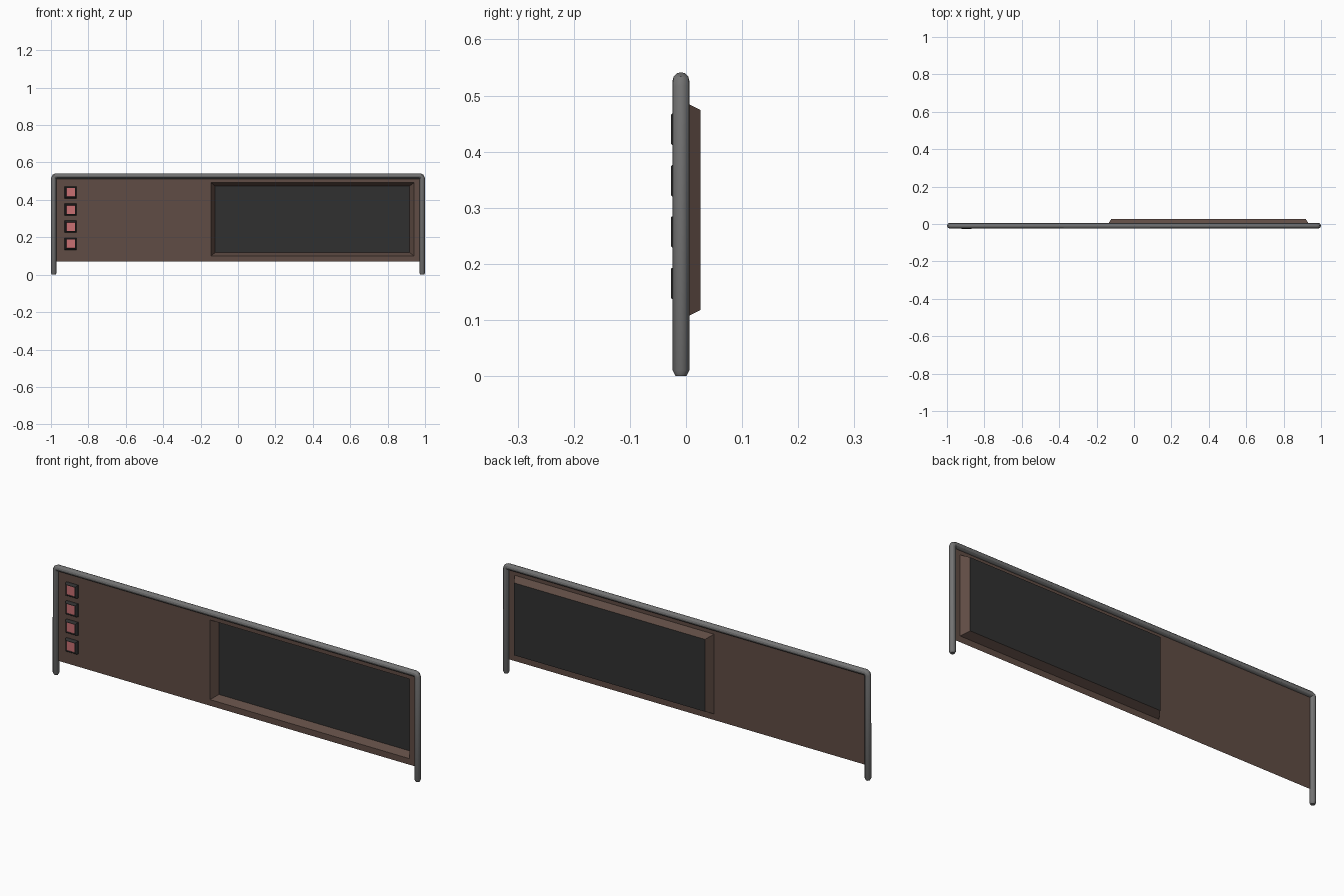
import bpy, bmesh

if "Cube" in bpy.data.objects:
    bpy.data.objects.remove(bpy.data.objects["Cube"])


def material(name, rgb):
    m = bpy.data.materials.new(name)
    m.diffuse_color = (*rgb, 1)
    m.use_nodes = True
    m.node_tree.nodes["Principled BSDF"].inputs["Base Color"].default_value = m.diffuse_color
    return m


BROWN = material("brown_panel", (0.115, 0.072, 0.058))
DARK = material("dark_screen", (0.03, 0.03, 0.03))
STEEL = material("grey_steel", (0.17, 0.17, 0.17))
PINK = material("pink_button", (0.58, 0.16, 0.17))


def ring(bm, x0, x1, z0, z1, y):
    return [bm.verts.new((x, y, z)) for x, z in ((x0, z0), (x1, z0), (x1, z1), (x0, z1))]


def nested_rings(name, rings, mats, cap_mat):
    """Bridge successive rectangles (x0, x1, z0, z1, y) and cap the last one."""
    bm = bmesh.new()
    loops = [ring(bm, *r) for r in rings]
    for k, (a, b) in enumerate(zip(loops, loops[1:])):
        for i in range(4):
            j = (i + 1) % 4
            bm.faces.new((a[i], a[j], b[j], b[i])).material_index = mats[k]
    bm.faces.new(loops[-1]).material_index = cap_mat
    me = bpy.data.meshes.new(name)
    bm.to_mesh(me)
    bm.free()
    ob = bpy.data.objects.new(name, me)
    bpy.context.collection.objects.link(ob)
    return ob


# Thin sheet with a sloped tray and dark screen at its back
panel = nested_rings("panel_with_screen", [
    (-0.985, 0.985, 0.07, 0.53, -0.01),
    (-0.145, 0.942, 0.10, 0.492, -0.01),
    (-0.122, 0.918, 0.118, 0.474, 0.026)], [0, 0], 1)
panel.data.materials.append(BROWN)
panel.data.materials.append(DARK)

# Column of square buttons with bevelled dark rims
for n, z in enumerate((0.165, 0.257, 0.348, 0.440)):
    def sq(h, y):
        return (-0.895 - h, -0.895 + h, z - h, z + h, y)
    b = nested_rings("button_%d" % (n + 1), [
        sq(0.032, -0.01), sq(0.031, -0.020), sq(0.026, -0.027),
        sq(0.024, -0.027), sq(0.023, -0.023)], [0, 0, 0, 0], 1)
    b.data.materials.append(DARK)
    b.data.materials.append(PINK)

# Bent tube: two posts joined by the top rail, with tapered feet
R, X, T = 0.0148, 0.985, 0.527
half = [(X, 0.0, 0.65), (X, 0.010, 1), (X, T - 0.012, 1),
        (X - 0.0035, T - 0.0035, 1), (X - 0.012, T, 1)]
path = [(-x, z, r) for x, z, r in half] + half[::-1]
cu = bpy.data.curves.new("tube_frame", 'CURVE')
cu.dimensions = '3D'
cu.bevel_depth = R
cu.bevel_resolution = 4
cu.use_fill_caps = True
sp = cu.splines.new('POLY')
sp.points.add(len(path) - 1)
for p, (x, z, r) in zip(sp.points, path):
    p.co = (x, -0.009, z, 1)
    p.radius = r
tube = bpy.data.objects.new("tube_frame", cu)
bpy.context.collection.objects.link(tube)
bpy.context.view_layer.objects.active = tube
tube.select_set(True)
bpy.ops.object.convert(target='MESH')
tube = bpy.context.object
tube.data.materials.clear()
tube.data.materials.append(STEEL)
bpy.ops.object.shade_smooth_by_angle()
